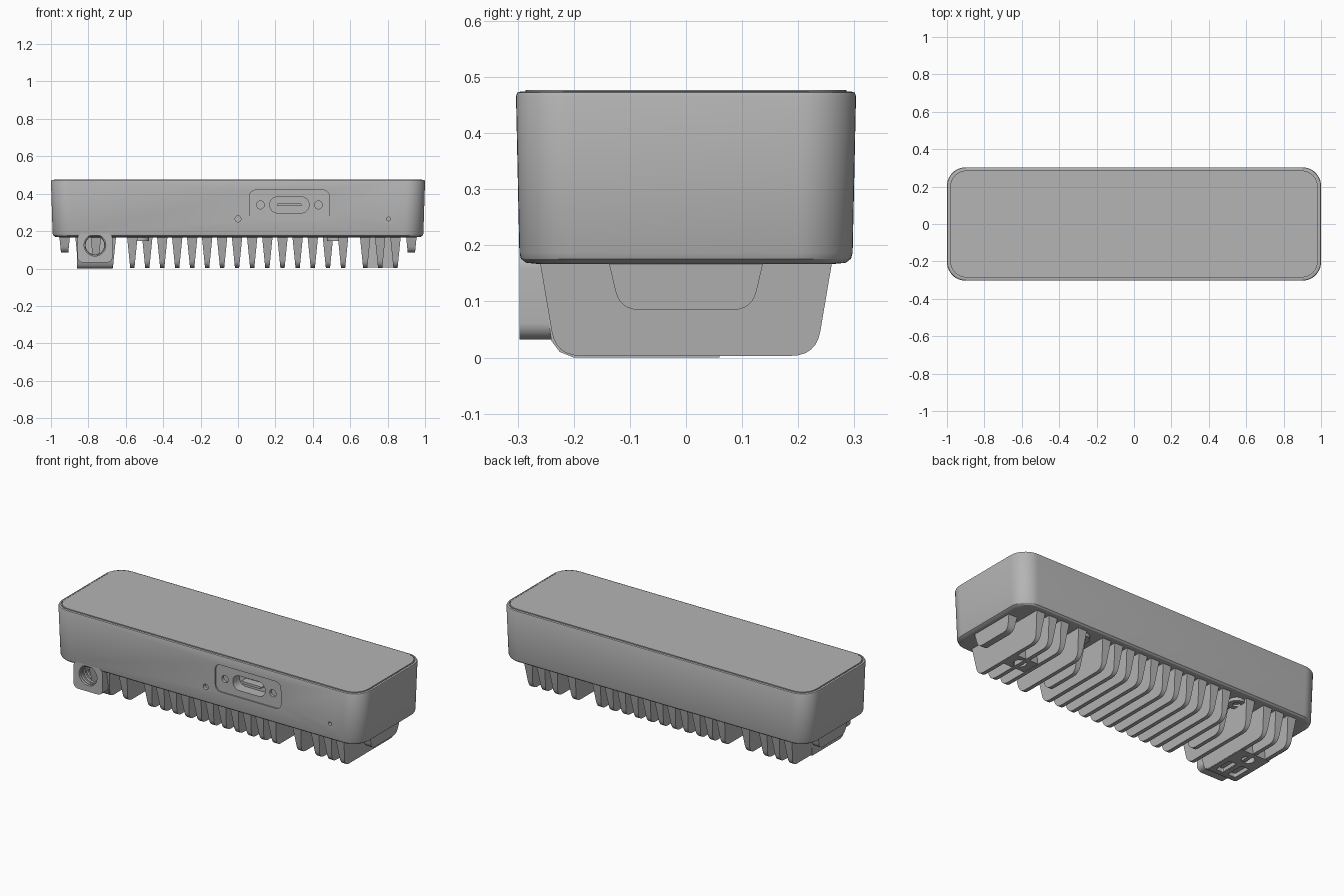
import bpy, bmesh, math
from mathutils import Vector

cube = bpy.data.objects.get("Cube")
if cube:
    bpy.data.objects.remove(cube, do_unlink=True)

grey = bpy.data.materials.new("satin grey")
grey.use_nodes = True
colour = (0.46, 0.46, 0.46, 1)
grey.diffuse_color = colour
grey.node_tree.nodes["Principled BSDF"].inputs["Base Color"].default_value = colour


def rounded(hx, hy, r, steps=8):
    """Points of a rounded rectangle about the origin."""
    pts = []
    for q, (sx, sy) in enumerate(((1, 1), (-1, 1), (-1, -1), (1, -1))):
        for i in range(steps + 1):
            a = math.pi / 2 * (q + i / steps)
            pts.append((sx * (hx - r) + r * math.cos(a), sy * (hy - r) + r * math.sin(a)))
    return pts


def loft(name, rings):
    """Capped skin through rings that share a point count."""
    bm = bmesh.new()
    loops = [[bm.verts.new(p) for p in ring] for ring in rings]
    n = len(loops[0])
    for a, b in zip(loops, loops[1:]):
        for i in range(n):
            j = (i + 1) % n
            bm.faces.new((a[i], a[j], b[j], b[i]))
    bm.faces.new(loops[0])
    bm.faces.new(loops[-1])
    bmesh.ops.recalc_face_normals(bm, faces=bm.faces)
    mesh = bpy.data.meshes.new(name)
    bm.to_mesh(mesh)
    bm.free()
    mesh.materials.append(grey)
    obj = bpy.data.objects.new(name, mesh)
    bpy.context.collection.objects.link(obj)
    return obj


def prism_y(name, x, z, hx, hz, r, y0, y1):
    """Rounded bar running along y."""
    pts = rounded(hx, hz, r)
    return loft(name, [[(x + px, y, z + pz) for px, pz in pts] for y in (y0, y1)])


def prism_z(name, x, y, hx, hy, r, z0, z1):
    """Rounded bar standing along z."""
    pts = rounded(hx, hy, r)
    return loft(name, [[(x + px, y + py, z) for px, py in pts] for z in (z0, z1)])


def cut(obj, cutters):
    for c in cutters:
        c.hide_render = True
        mod = obj.modifiers.new("cut", "BOOLEAN")
        mod.operation = "DIFFERENCE"
        mod.solver = "EXACT"
        mod.object = c
        bpy.context.view_layer.objects.active = obj
        bpy.ops.object.modifier_apply(modifier=mod.name)
        bpy.data.objects.remove(c, do_unlink=True)


def fin(name, x, top, bottom, z0, r):
    """Cooling fin: tapered in thickness, lower corners rounded."""
    z1 = 0.18
    side = Vector((top - bottom, z1 - z0)).normalized()
    corner = Vector((bottom, z0))
    p0, p2 = corner - Vector((r, 0)), corner + side * r
    half = [(top, z1)]
    for i in range(7):
        t = 1 - i / 6
        p = p0 * (1 - t) ** 2 + corner * 2 * t * (1 - t) + p2 * t * t
        half.append((p.x, p.y))
    outline = half + [(-y, z) for y, z in reversed(half)]
    thick = lambda z: 0.011 + 0.017 * z / 0.17
    return loft(name, [[(x + s * thick(z), y, z) for y, z in outline] for s in (-1, 1)])


# Housing with drafted walls, soft lower edge and a fine rim
sections = [
    (0.955, 0.266, 0.08, 0.167), (0.976, 0.285, 0.09, 0.169),
    (0.987, 0.294, 0.1, 0.176), (0.991, 0.297, 0.1, 0.187),
    (1.0, 0.303, 0.1, 0.466), (0.998, 0.301, 0.1, 0.472), (0.992, 0.295, 0.095, 0.474),
]
housing = loft("housing", [[(x, y, z) for x, y in rounded(hx, hy, r, 12)]
                           for hx, hy, r, z in sections])
cut(housing, [
    prism_z("rim_cut", 0, 0, 0.988, 0.291, 0.092, 0.466, 0.5),
    prism_y("panel_cut", 0.275, 0.34, 0.213, 0.08, 0.035, -0.35, -0.291),
    prism_y("port_cut", 0.275, 0.34, 0.105, 0.043, 0.042, -0.35, -0.23),
    prism_y("screw_cut_a", 0.12, 0.34, 0.021, 0.021, 0.0209, -0.35, -0.275),
    prism_y("screw_cut_b", 0.43, 0.34, 0.021, 0.021, 0.0209, -0.35, -0.275),
    prism_y("reset_cut", 0.0, 0.265, 0.016, 0.016, 0.0159, -0.35, -0.28),
    prism_y("light_cut", 0.805, 0.265, 0.01, 0.01, 0.0099, -0.35, -0.28),
])
prism_z("top_glass", 0, 0, 0.983, 0.286, 0.088, 0.462, 0.477)
prism_y("port_tongue", 0.275, 0.34, 0.065, 0.007, 0.005, -0.275, -0.225)

# Fins across the underside; two are shortened to clear screws
pitch = 0.0805
for i in range(-9, 10):
    x = i * pitch - 0.005 * (1 - abs(i) / 10)
    if abs(i) in (9, 8):
        x = math.copysign(0.76 if abs(i) == 9 else 0.68, i)
    short = abs(x) > 0.47 and abs(x) < 0.56
    fin("cooling_fin", x, 0.15 if short else 0.262, 0.12 if short else 0.232, 0.003, 0.045)
for s in (-1, 1):
    fin("outer_group_fin", s * 0.842, 0.262, 0.232, 0.003, 0.045)
    fin("short_end_fin", s * 0.927, 0.14, 0.118, 0.085, 0.035)
    for y in (-0.2, 0.2):
        screw = prism_z("housing_screw", s * 0.52, y, 0.045, 0.045, 0.0449, 0.148, 0.18)
        cut(screw, [prism_z("socket_cut", s * 0.52, y, 0.02, 0.02, 0.0199, 0.1, 0.16)])

# Mounting boss between the fins on the left
boss = prism_z("mounting_boss", 0.765, 0, 0.085, 0.055, 0.02, 0.005, 0.18)
cut(boss, [prism_z("boss_hole", 0.765, 0, 0.035, 0.035, 0.0349, -0.05, 0.12)])

# Foot with pockets and a mounting hole on the right
foot_profile = [(-0.262, 0.18), (-0.24, 0.03), (-0.225, 0.01), (-0.2, 0), (0.06, 0), (0.06, 0.18)]
foot = loft("mounting_foot", [[(x, y, z) for y, z in foot_profile] for x in (-0.86, -0.67)])
cut(foot, [
    prism_z("foot_hole", -0.765, 0, 0.035, 0.035, 0.0349, -0.05, 0.12),
    prism_z("foot_pocket_a", -0.805, -0.125, 0.025, 0.055, 0.01, -0.05, 0.022),
    prism_z("foot_pocket_b", -0.725, -0.125, 0.025, 0.055, 0.01, -0.05, 0.022),
    prism_y("foot_bore", -0.765, 0.125, 0.058, 0.058, 0.0579, -0.4, -0.14),
])

# Threaded socket at the front of the foot
socket = prism_y("threaded_socket", -0.765, 0.11, 0.094, 0.078, 0.03, -0.297, -0.22)
cut(socket, [prism_y("socket_bore", -0.765, 0.125, 0.058, 0.058, 0.0579, -0.4, -0.14)])
for i in range(5):
    bpy.ops.mesh.primitive_torus_add(
        location=(-0.765, -0.275 + i * 0.025, 0.125), rotation=(math.pi / 2, 0, 0),
        major_radius=0.058, minor_radius=0.008, major_segments=32, minor_segments=6)
    ring = bpy.context.object
    ring.name = "socket_thread"
    ring.data.materials.append(grey)

# Smooth shading with crisp edges
for obj in bpy.context.scene.objects:
    if obj.type == "MESH":
        bpy.ops.object.select_all(action="DESELECT")
        obj.select_set(True)
        bpy.context.view_layer.objects.active = obj
        bpy.ops.object.shade_smooth_by_angle(angle=math.radians(30))
